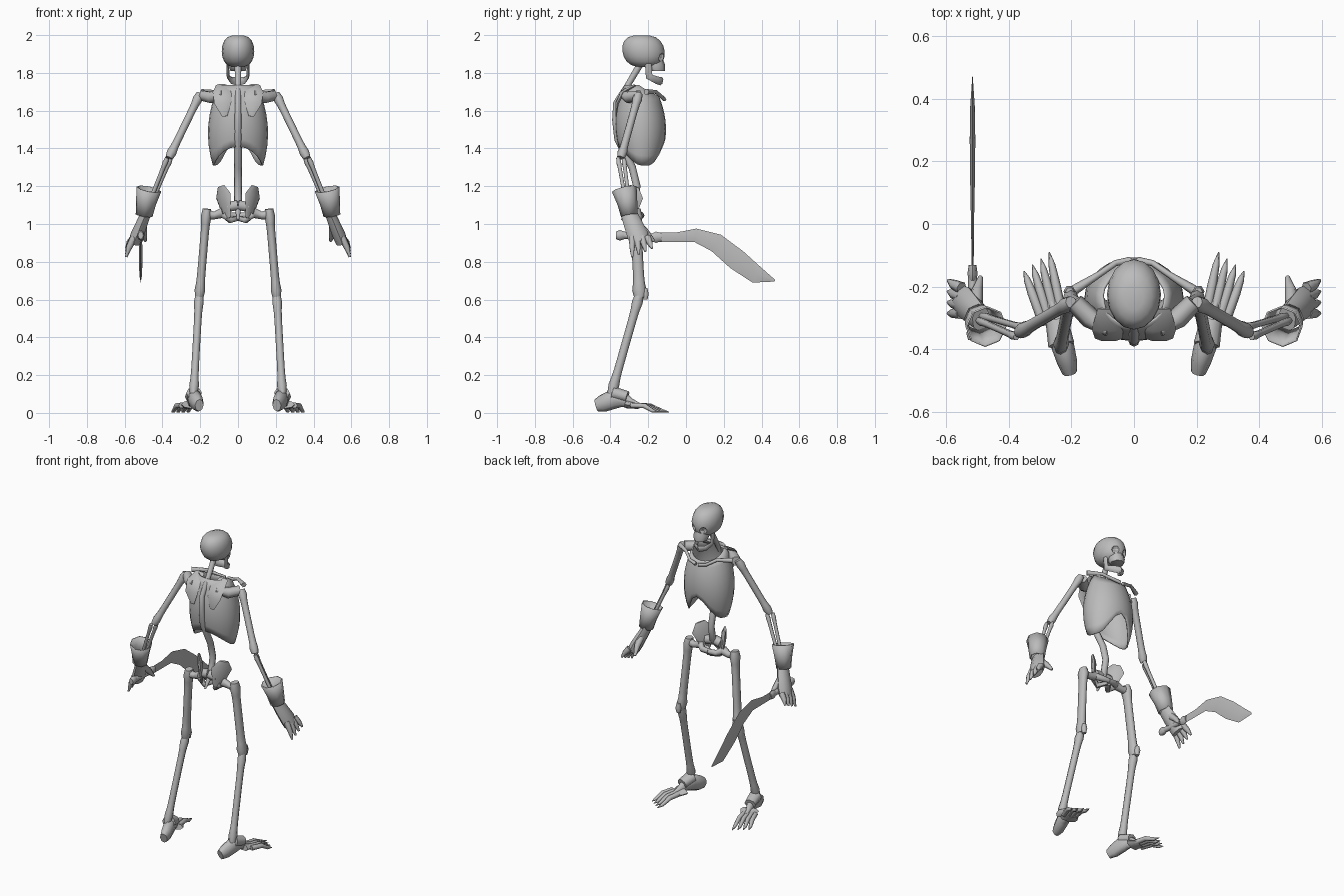
import bpy, bmesh, math
from mathutils import Vector

if "Cube" in bpy.data.objects:
    bpy.data.objects.remove(bpy.data.objects["Cube"], do_unlink=True)

bone_grey = bpy.data.materials.new("bone_grey")
bone_grey.use_nodes = True
bone_grey.diffuse_color = (.5, .5, .5, 1)
shader = bone_grey.node_tree.nodes["Principled BSDF"]
shader.inputs["Base Color"].default_value = bone_grey.diffuse_color

X, Y, Z = Vector((1, 0, 0)), Vector((0, 1, 0)), Vector((0, 0, 1))
parts = []


def skin_rings(name, rings, caps=True, shell=0):
    """Skin a list of closed point rings into an object."""
    bm = bmesh.new()
    loops = [[bm.verts.new(point) for point in ring] for ring in rings]
    for lower, upper in zip(loops, loops[1:]):
        for i in range(len(lower)):
            bm.faces.new((lower[i - 1], lower[i], upper[i], upper[i - 1]))
    if caps:
        bm.faces.new(loops[0])
        bm.faces.new(loops[-1])
    bmesh.ops.recalc_face_normals(bm, faces=bm.faces)
    mesh = bpy.data.meshes.new(name)
    bm.to_mesh(mesh)
    bm.free()
    mesh.materials.append(bone_grey)
    obj = bpy.data.objects.new(name, mesh)
    bpy.context.collection.objects.link(obj)
    if shell:
        solidify = obj.modifiers.new("thickness", "SOLIDIFY")
        solidify.thickness, solidify.offset = shell, 0
    parts.append(obj)
    return obj


def sample(values, fraction):
    """Read evenly spaced values at a fraction of their length."""
    position = fraction * (len(values) - 1)
    i = min(int(position), len(values) - 2)
    return values[i] + (values[i + 1] - values[i]) * (position - i)


def loft(name, path, radii, wide=1, ref=Y, sides=8, side=1, **options):
    """Sweep an ellipse along a path; without ref the rings lie flat."""
    points = [Vector(p) for p in path]
    last = len(points) - 1
    rings = []
    for k, centre in enumerate(points):
        u, v = X, Y
        if ref is not None:
            along = (points[min(k + 1, last)] - points[max(k - 1, 0)]).normalized()
            u = along.cross(ref).normalized()
            v = along.cross(u)
        radius = sample(radii, k / last)
        ring = []
        for i in range(sides):
            angle = math.tau * i / sides
            p = centre + radius * (u * wide * math.cos(angle) + v * math.sin(angle))
            ring.append((p.x * side, p.y, p.z))
        rings.append(ring)
    return skin_rings(name, rings, **options)


def pair(name, path, radii, **options):
    """Make a left part and its mirrored right part."""
    loft("left_" + name, path, radii, **options)
    loft("right_" + name, path, radii, side=-1, **options)


def long_bone(name, start, end, radius, **options):
    """Straight paired bone with a rounded knob at both ends."""
    steps = [i / 12 for i in range(13)]
    path = [Vector(start).lerp(Vector(end), t) for t in steps]
    radii = [radius * (1 + .9 * abs(2 * t - 1) ** 6) for t in steps]
    radii[0] = radii[-1] = radius
    pair(name, path, radii, **options)


# Skull: a flattened dome, tapering toward its base
arc = [math.radians(a) for a in range(-80, 90, 20)]
skull = loft("skull", [(0, -.225 - .01 * math.sin(a), 1.915 + .085 * math.sin(a)) for a in arc],
             [.112 * math.cos(a) ** .6 for a in arc], wide=.77, ref=None, sides=16)

# Eye sockets
for side in (-1, 1):
    bpy.ops.mesh.primitive_uv_sphere_add(segments=10, ring_count=6, radius=.027,
                                         location=(side * .04, -.12, 1.88))
    cutter = bpy.context.object
    cutter.name = "eye_socket_cutter"
    cutter.data.materials.append(bone_grey)
    cutter.hide_render = True
    cutter.hide_set(True)
    socket = skull.modifiers.new("socket", "BOOLEAN")
    socket.operation, socket.object, socket.solver = "DIFFERENCE", cutter, "EXACT"

# Jaws
loft("upper_jaw", [(0, -.17, 1.88), (0, -.165, 1.84), (0, -.155, 1.81)],
     (.045, .055, .045), wide=.9, ref=None)
pair("lower_jaw", [(.055, -.2, 1.85), (.052, -.195, 1.78), (.035, -.15, 1.76), (0, -.13, 1.755)],
     (.008, .01), wide=2.2, ref=X, sides=6)

# Spine from neck to tailbone, running behind the ribs
loft("spine", [(0, -.24, 1.85), (0, -.305, 1.74), (0, -.37, 1.64), (0, -.373, 1.55), (0, -.36, 1.45),
               (0, -.285, 1.3), (0, -.26, 1.2), (0, -.28, 1.1), (0, -.34, 1.02)],
     (.018, .016, .016, .018, .02, .02, .02, .02, .006))

# Ribcage: barrel-shaped shell with an arched lower edge
COLUMNS, ROWS = 24, 8
rings = []
for row in range(ROWS + 1):
    ring = []
    for column in range(COLUMNS):
        angle = math.tau * column / COLUMNS
        facing = math.sin(angle)
        low = 1.31 + (.14 * facing ** 6 if facing > 0 else .1 * facing ** 2)
        top = 1.735 - .06 * max(facing, 0)
        z = low + (top - low) * row / ROWS
        width = .155 - .9 * (z - 1.48) ** 2
        chest = -.11 - 1.2 * (z - 1.5) ** 2
        back = -.37 + 1.1 * (z - 1.53) ** 2
        ring.append((width * math.cos(angle),
                     (chest + back) / 2 + (chest - back) / 2 * facing, z))
    rings.append(ring)
skin_rings("ribcage", rings, caps=False, shell=.008)

# Shoulder girdle
pair("collarbone", [(.01, -.115, 1.66), (.06, -.125, 1.67), (.11, -.16, 1.7), (.19, -.21, 1.7)],
     (.011, .01, .01, .016), ref=Z, sides=6)
pair("shoulder_blade", [(.085, -.27, 1.735), (.085, -.335, 1.7), (.08, -.365, 1.64), (.07, -.37, 1.57)],
     (.007, .011, .01, .003), wide=4.5, sides=6)
pair("shoulder_ridge", [(.08, -.34, 1.69), (.14, -.3, 1.67), (.19, -.25, 1.68)],
     (.02, .034, .03), ref=Z, sides=6)

# Arms
elbow, wrist = Vector((.365, -.345, 1.35)), Vector((.49, -.3, 1.05))
long_bone("upper_arm", (.2, -.25, 1.69), elbow, .02)
for name, offset in (("inner", Y * .015 - X * .01), ("outer", X * .01 - Y * .015)):
    long_bone(name + "_forearm", elbow + offset, wrist + offset / 2, .011, sides=6)
pair("glove_cuff", [(.472, -.327, 1.185), (.487, -.31, 1.11), (.497, -.3, 1.045)],
     (.064, .05, .042), caps=False, shell=.006)

# Hands with fanned fingers
pair("palm", [wrist, (.51, -.28, 1), (.535, -.255, .94), (.55, -.245, .9)],
     (.044, .05, .056, .05), wide=.62)
for k, finger in enumerate(("little", "ring", "middle", "index")):
    base = Vector((.55, -.285 + .027 * k, .93))
    tip = Vector((.592, -.285 + .035 * k, .825 + .015 * k))
    pair(finger + "_finger", [base, base.lerp(tip, .5) + X * .005, tip],
         (.02, .016, .006), sides=6)
pair("thumb", [(.505, -.26, 1), (.5, -.21, .955), (.49, -.17, .91)], (.024, .019, .008), sides=6)

# Curved sword held in the right hand
def sword_path(*stations):
    return [(-.515, y, z) for y, z in stations]


loft("sword_pommel", sword_path((-.37, .94), (-.35, .94), (-.32, .94)),
     (.02, .028, .018), wide=.7, ref=Z)
loft("sword_grip", sword_path((-.33, .94), (-.17, .93)), (.018, .018), wide=.8, ref=Z)
loft("sword_guard", sword_path((-.18, .93), (-.16, .93), (-.13, .93)),
     (.02, .03, .022), wide=.55, ref=Z)
loft("sword_blade", sword_path((-.17, .93), (-.05, .93), (.05, .94), (.16, .9),
                               (.27, .81), (.375, .73), (.47, .7)),
     (.024, .025, .036, .05, .056, .046, .005), wide=.16, ref=Z, sides=4)

# Pelvis
pair("hip_wing", [(.055, -.295, 1.03), (.065, -.29, 1.08), (.078, -.28, 1.15), (.09, -.275, 1.2)],
     (.025, .045, .066, .03), wide=.25, ref=Vector((.6, .8, 0)))
pair("sacrum_link", [(0, -.295, 1.1), (.055, -.29, 1.09)], (.03, .03), ref=Z, sides=6)
pair("pubic_bone", [(.08, -.265, 1.06), (.05, -.24, 1.045), (0, -.235, 1.045)],
     (.022, .016), ref=Z, sides=6)
pair("sit_bone", [(.075, -.28, 1.05), (.04, -.29, 1.02), (.005, -.24, 1.03)],
     (.022, .014), ref=Z, sides=6)

# Legs
hip, knee, ankle = Vector((.165, -.27, 1.08)), Vector((.205, -.245, .61)), Vector((.235, -.395, .1))
pair("thigh_neck", [(.08, -.27, 1.06), (.125, -.265, 1.045), hip - Z * .03],
     (.028, .02, .028), ref=Z)
long_bone("thigh", hip, knee, .029, wide=.75)
pair("kneecap", [knee + Y * .03 + Z * h for h in (.05, .02, -.01)], (.013, .02, .013), sides=6)
long_bone("shin", knee + Z * .02, ankle, .022, wide=.9)

# Feet with fanned claw toes
pair("foot", [(.205, -.475, .04), (.213, -.44, .05), (.23, -.38, .075),
              (.24, -.33, .07), (.25, -.29, .05), (.263, -.25, .04)],
     (.033, .046, .053, .04, .026, .014), wide=.7, ref=Z)
pair("instep", [(.245, -.31, .045), (.263, -.25, .035)], (.022, .014), wide=2.6, ref=Z)
pair("ankle_band", [(.232, -.385, .105), (.246, -.31, .085)], (.035, .03), wide=1.2, ref=Z)
for k in range(4):
    base = Vector((.23 + .023 * k, -.29, .04))
    tip = Vector((.27 + .027 * k, -.09 - .02 * k, .005))
    pair(f"toe_{k + 1}", [base, base.lerp(tip, .5) + Z * .015, base.lerp(tip, .8), tip],
         (.016, .015, .011, .002), ref=Z, sides=6)

# Smooth shading with sharp creases kept
bpy.ops.object.select_all(action="DESELECT")
for obj in parts:
    obj.select_set(True)
bpy.context.view_layer.objects.active = parts[0]
bpy.ops.object.shade_smooth_by_angle(angle=math.radians(62))
